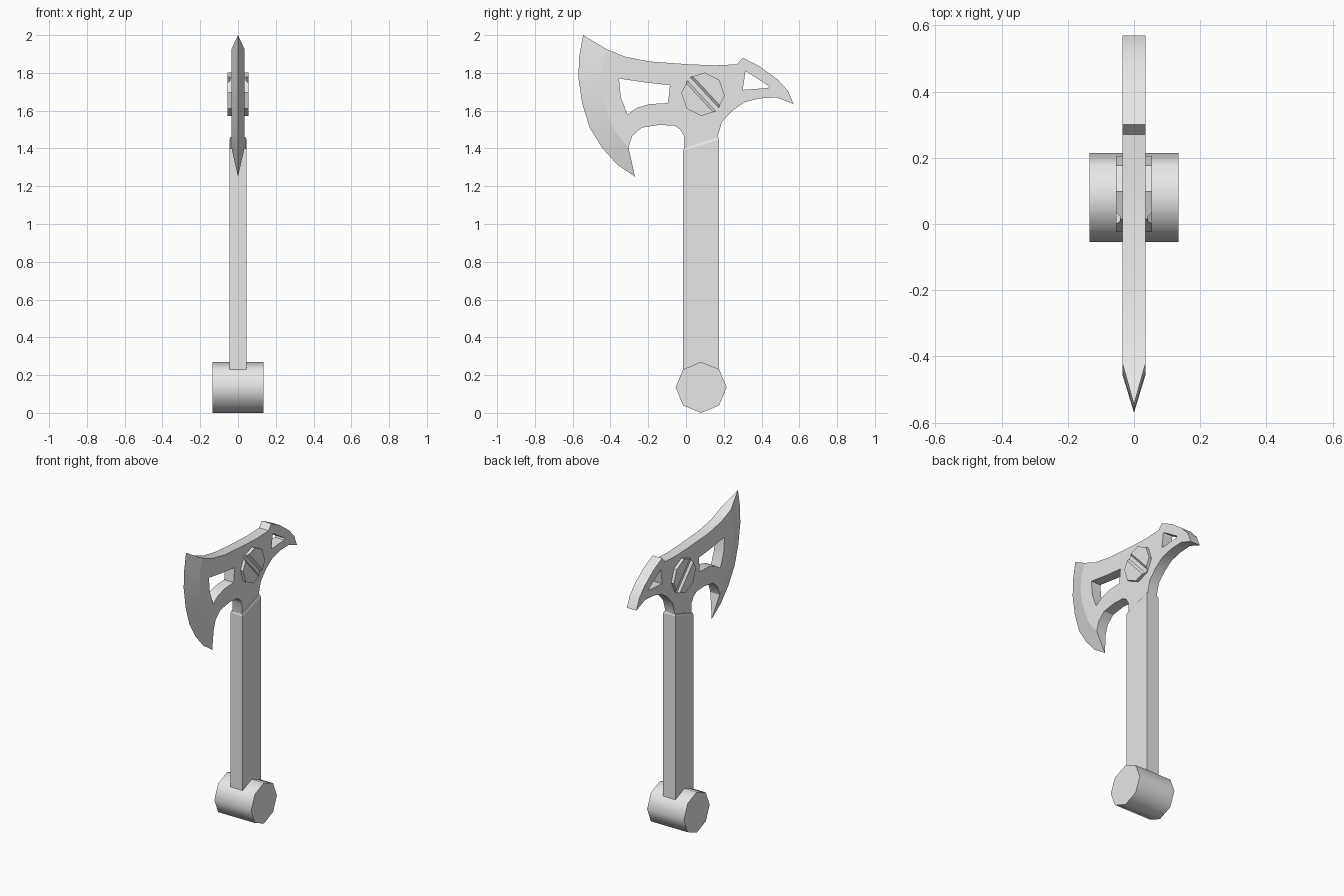
import bpy, bmesh, math
from mathutils import Matrix, Vector

cube = bpy.data.objects.get("Cube")
if cube:
    bpy.data.objects.remove(cube, do_unlink=True)

steel = bpy.data.materials.new("light_grey")
steel.use_nodes = True
steel.diffuse_color = (0.8, 0.8, 0.8, 1)
steel.node_tree.nodes["Principled BSDF"].inputs["Base Color"].default_value = (0.8, 0.8, 0.8, 1)


def finish(bm, name, limit):
    """Turn the bmesh into an object, smooth below the limit angle in degrees."""
    bmesh.ops.recalc_face_normals(bm, faces=bm.faces[:])
    for face in bm.faces:
        face.smooth = True
    for edge in bm.edges:
        if edge.calc_face_angle(math.pi) > math.radians(limit):
            edge.smooth = False
    mesh = bpy.data.meshes.new(name)
    bm.to_mesh(mesh)
    bm.free()
    mesh.materials.append(steel)
    obj = bpy.data.objects.new(name, mesh)
    bpy.context.collection.objects.link(obj)
    return obj


def octagon_prism(centre, radius, half_width, turn=0):
    """Eight-sided prism lying along x."""
    bm = bmesh.new()
    place = (Matrix.Translation(centre) @ Matrix.Rotation(math.radians(turn), 4, 'X')
             @ Matrix.Rotation(math.pi / 2, 4, 'Y'))
    bmesh.ops.create_cone(bm, cap_ends=True, segments=8, radius1=radius, radius2=radius,
                          depth=2 * half_width, matrix=place)
    return bm


def add_loop(bm, points, x):
    return [bm.verts.new((x, y, z)) for y, z in points]


def pairs(items):
    return list(zip(items, items[1:] + items[:1]))


# Axe head profiles, as (y, z)
cutting_edge = [(-.545, 2), (-.565, 1.89), (-.57, 1.775), (-.55, 1.64),
                (-.51, 1.51), (-.445, 1.405), (-.365, 1.315), (-.27, 1.25)]
bevel_line = [(-.42, 1.925), (-.445, 1.85), (-.455, 1.755), (-.44, 1.66),
              (-.41, 1.57), (-.38, 1.5), (-.345, 1.45), (-.305, 1.405)]
beard_and_neck = [(-.285, 1.465), (-.235, 1.51), (-.14, 1.525), (-.06, 1.52),
                  (-.03, 1.5), (-.01, 1.465), (-.01, 1.35), (.165, 1.35), (.17, 1.47)]
spike = [(.19, 1.54), (.245, 1.6), (.31, 1.645), (.39, 1.665), (.48, 1.67), (.57, 1.635),
         (.54, 1.705), (.485, 1.765), (.39, 1.835), (.3, 1.88), (.27, 1.845)]
top_rim = [(.155, 1.84), (.02, 1.845), (-.19, 1.86), (-.32, 1.885)]
blade_hole = [(-.355, 1.77), (-.345, 1.67), (-.31, 1.58), (-.26, 1.615),
              (-.19, 1.635), (-.095, 1.64), (-.085, 1.735), (-.22, 1.75)]
spike_hole = [(.315, 1.81), (.3, 1.71), (.435, 1.72), (.44, 1.73)]

# Axe head: two flat cheeks, walls around outline and holes, sharpened bevel
bm = bmesh.new()
outline = bevel_line + beard_and_neck + spike + top_rim
sides = []
for x in (-.035, .035):
    loops = [add_loop(bm, p, x) for p in (outline, blade_hole, spike_hole)]
    edges = [bm.edges.new(pair) for loop in loops for pair in pairs(loop)]
    bmesh.ops.triangle_fill(bm, use_beauty=True, edges=edges, normal=(1, 0, 0))
    sides.append(loops)

last = len(bevel_line) - 1
for part, (right, left) in enumerate(zip(*sides)):
    for i, ((a, b), (c, d)) in enumerate(zip(pairs(right), pairs(left))):
        if part > 0 or i >= last:
            bm.faces.new((a, b, d, c))

tip = add_loop(bm, cutting_edge, 0)
for loops in sides:
    inner = loops[0][:last + 1]
    for i in range(last):
        bm.faces.new((inner[i], inner[i + 1], tip[i + 1], tip[i]))
        bm.edges.get((inner[i], inner[i + 1])).smooth = False
for i in (0, last):
    bm.faces.new((sides[0][0][i], sides[1][0][i], tip[i]))
finish(bm, "axe_head", 30)

# Handle: square bar with a slanted, slightly chamfered top
bm = bmesh.new()
bmesh.ops.create_cube(bm, size=1)
for v in bm.verts:
    back, top = v.co.y > 0, v.co.z > 0
    v.co.x *= .09
    v.co.y = .175 if back else -.015
    v.co.z = (1.46 if back else 1.4) if top else .15
top_face = max(bm.faces, key=lambda f: f.calc_center_median().z)
bmesh.ops.inset_individual(bm, faces=[top_face], thickness=.006)
for v in bm.verts:
    if v.co.z > 1 and v not in top_face.verts:
        v.co.z -= .013
finish(bm, "handle", 10)

# Pommel: smooth-sided octagonal cylinder across the handle
finish(octagon_prism(Vector((0, .08, .135)), .135, .135), "pommel", 60)

# Bolt through the head, with a tapered screwdriver slot on both ends
centre = Vector((0, .09, 1.687))
bm = octagon_prism(centre, .115, .055, turn=-4)
across = Vector((0, .73, .68)).normalized()
for offset in (-.025, -.012, .012, .025):
    bmesh.ops.bisect_plane(bm, geom=bm.verts[:] + bm.edges[:] + bm.faces[:],
                           plane_co=centre + across * offset, plane_no=across)
for v in bm.verts:
    if abs((v.co - centre).dot(across)) < .015:
        v.co.x = math.copysign(.042, v.co.x)
finish(bm, "bolt", 30)
